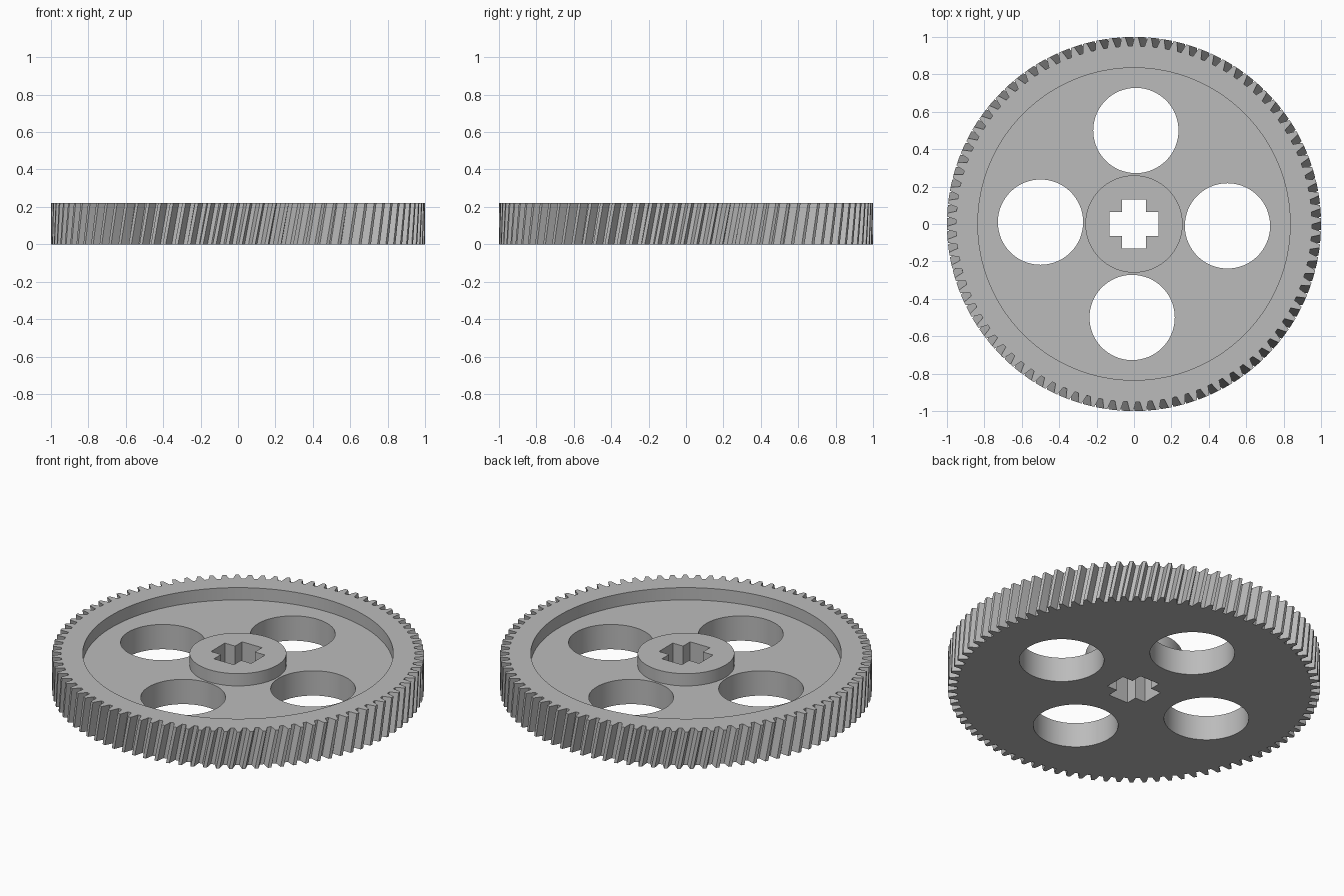
import bpy, bmesh, math

old = bpy.data.objects.get("Cube")
if old:
    bpy.data.objects.remove(old)

HEIGHT, WEB = 0.22, 0.147          # full thickness and web thickness
TEETH, TWIST, LAYERS = 90, 0.043, 3
RIM_R, HUB_R, HOLE_R = 0.835, 0.26, 0.228

grey = bpy.data.materials.new("plain grey")
grey.use_nodes = True
colour = (0.5, 0.5, 0.5, 1)
grey.diffuse_color = colour
grey.node_tree.nodes["Principled BSDF"].inputs["Base Color"].default_value = colour


def circle(radius, cx=0, cy=0, count=96):
    steps = [math.tau * i / count for i in range(count)]
    return [(cx + radius * math.cos(a), cy + radius * math.sin(a)) for a in steps]


def prism(name, outline, z0, z1, twist=0, layers=1):
    """Extrude a closed outline upward, optionally twisting it about z."""
    bm = bmesh.new()
    rings = []
    for k in range(layers + 1):
        t = k / layers
        c, s = math.cos(twist * (t - 0.5)), math.sin(twist * (t - 0.5))
        z = z0 + (z1 - z0) * t
        rings.append([bm.verts.new((x * c - y * s, x * s + y * c, z)) for x, y in outline])
    n = len(outline)
    for low, high in zip(rings, rings[1:]):
        for i in range(n):
            j = (i + 1) % n
            bm.faces.new((low[i], low[j], high[j], high[i]))
    bm.faces.new(rings[0][::-1])
    bm.faces.new(rings[-1])
    mesh = bpy.data.meshes.new(name)
    bm.to_mesh(mesh)
    bm.free()
    mesh.materials.append(grey)
    obj = bpy.data.objects.new(name, mesh)
    bpy.context.collection.objects.link(obj)
    return obj


def select_only(obj):
    bpy.ops.object.select_all(action='DESELECT')
    obj.select_set(True)
    bpy.context.view_layer.objects.active = obj


def cut(obj, cutter):
    mod = obj.modifiers.new("cut", 'BOOLEAN')
    mod.operation = 'DIFFERENCE'
    mod.solver = 'EXACT'
    mod.object = cutter
    select_only(obj)
    bpy.ops.object.modifier_apply(modifier=mod.name)


# Toothed outline: offset within one pitch, radius
tooth = [(-0.34, 0.951), (-0.23, 0.977), (-0.13, 1), (0.13, 1), (0.23, 0.977), (0.34, 0.951)]
outline = []
for i in range(TEETH):
    for offset, radius in tooth:
        a = math.tau * (i + offset) / TEETH
        outline.append((radius * math.cos(a), radius * math.sin(a)))

# Helical gear body and raised hub
gear = prism("gear_body", outline, 0, HEIGHT, TWIST, LAYERS)
hub = prism("hub", circle(HUB_R), WEB, HEIGHT)

# Recess in the top face
cutters = [prism("recess_cutter", circle(RIM_R, count=128), WEB, HEIGHT + 0.1)]

# Four round lightening holes, turned slightly
for i in range(4):
    a = math.tau * i / 4 - 0.02
    spot = circle(HOLE_R, 0.5 * math.cos(a), 0.5 * math.sin(a), 64)
    cutters.append(prism("hole_cutter", spot, -0.1, HEIGHT + 0.1))

# Cross-shaped axle hole
L, W = 0.132, 0.065
quarter = [(L, -W), (L, W), (W, W)]
cross = []
for i in range(4):
    for x, y in quarter:
        for _ in range(i):
            x, y = -y, x
        cross.append((x, y))
axle = prism("axle_cutter", cross, -0.1, HEIGHT + 0.1)
cutters.append(axle)

for cutter in cutters:
    cut(gear, cutter)
cut(hub, axle)

for cutter in cutters:
    bpy.data.objects.remove(cutter)

# Smooth round walls, crisp edges
for obj in (gear, hub):
    select_only(obj)
    bpy.ops.object.shade_smooth_by_angle(angle=math.radians(20))
